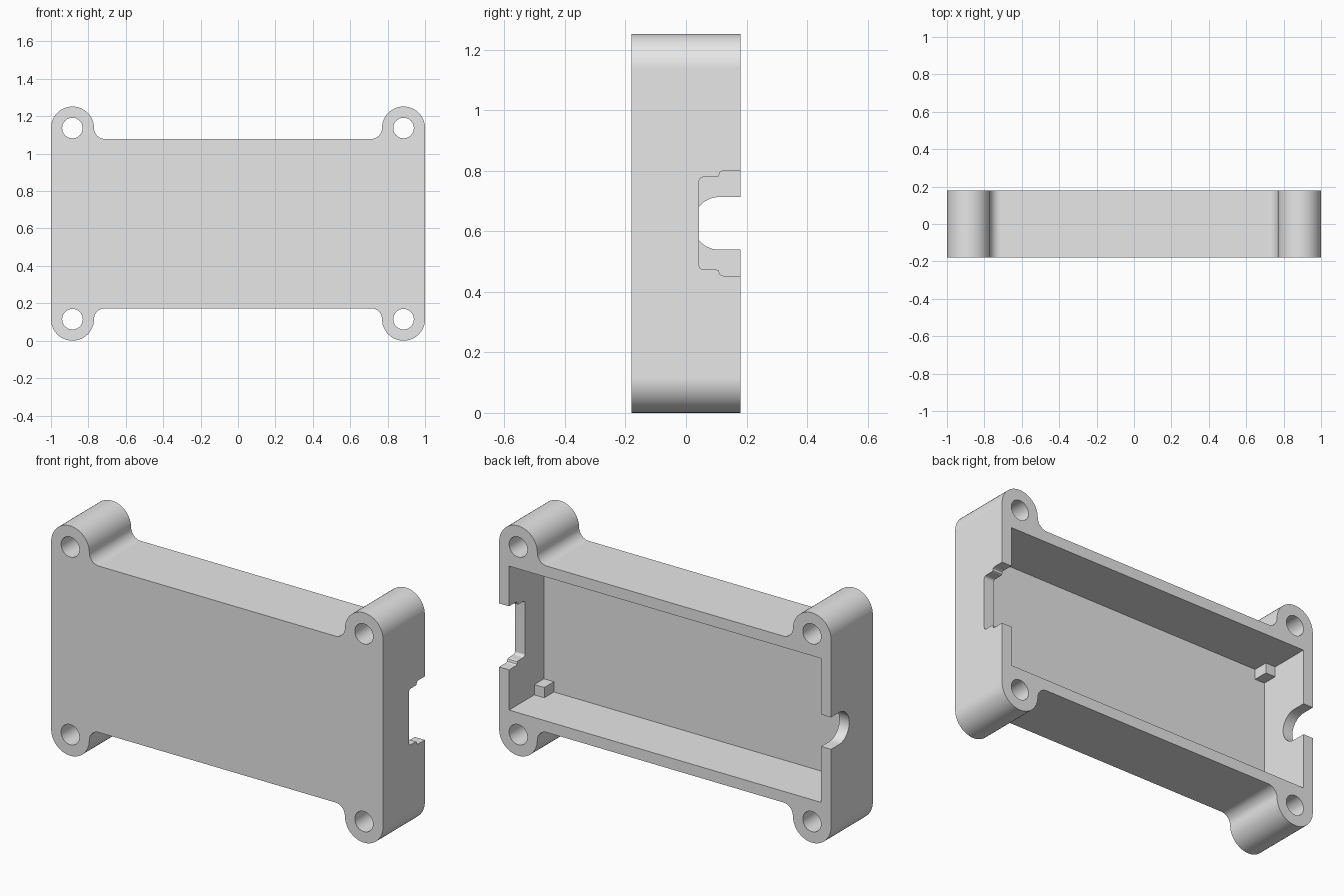
import bpy
import bmesh
from math import cos, sin, radians

old = bpy.data.objects.get("Cube")
if old:
    bpy.data.objects.remove(old, do_unlink=True)

MID = 0.626                        # height of the centre line
BACK, FRONT = 0.18, -0.18
EAR_X, EAR_Z, EAR_R = 0.885, 0.511, 0.115
FILLET = 0.058
IN_X, IN_Z = 0.94, 0.392           # half size of the cavity
FLOOR = -0.12

grey = bpy.data.materials.new("plain grey")
grey.use_nodes = True
grey.diffuse_color = (0.8, 0.8, 0.8, 1)
grey.node_tree.nodes["Principled BSDF"].inputs["Base Color"].default_value = (0.8, 0.8, 0.8, 1)


def arc(cx, cz, r, start, end, n=24):
    steps = [radians(start + (end - start) * i / n) for i in range(n + 1)]
    return [(cx + r * cos(a), cz + r * sin(a)) for a in steps]


def prism(name, outline, axis, lo, hi):
    """Extrude an outline along x or y; its second coordinate is height from MID."""
    bm = bmesh.new()
    rings = []
    for d in (lo, hi):
        rings.append([bm.verts.new((d, u, v + MID) if axis == "x" else (u, d, v + MID))
                      for u, v in outline])
    bm.faces.new(rings[0])
    bm.faces.new(rings[1])
    n = len(outline)
    for i in range(n):
        j = (i + 1) % n
        bm.faces.new((rings[0][i], rings[0][j], rings[1][j], rings[1][i]))
    bmesh.ops.recalc_face_normals(bm, faces=bm.faces)
    mesh = bpy.data.meshes.new(name)
    bm.to_mesh(mesh)
    bm.free()
    mesh.materials.append(grey)
    obj = bpy.data.objects.new(name, mesh)
    bpy.context.collection.objects.link(obj)
    return obj


def rect(x0, x1, z0, z1):
    return [(x0, z0), (x1, z0), (x1, z1), (x0, z1)]


def activate(obj):
    bpy.ops.object.select_all(action="DESELECT")
    obj.select_set(True)
    bpy.context.view_layer.objects.active = obj


def cut(obj, cutter):
    cutter.hide_render = True
    mod = obj.modifiers.new("cut", "BOOLEAN")
    mod.operation = "DIFFERENCE"
    mod.solver = "EXACT"
    mod.object = cutter
    activate(obj)
    bpy.ops.object.modifier_apply(modifier=mod.name)
    bpy.data.objects.remove(cutter, do_unlink=True)


# Case outline: one ear with its fillet, mirrored to all four corners
quarter = arc(EAR_X, EAR_Z, EAR_R, 0, 180)
quarter += arc(EAR_X - EAR_R - FILLET, EAR_Z, FILLET, 0, -90, 12)[1:]
top = quarter + [(-x, z) for x, z in reversed(quarter)]
outline = top + [(x, -z) for x, z in reversed(top)]
case = prism("case", outline, "y", FRONT, BACK)

# Open cavity at the back
cut(case, prism("cavity_cutter", rect(-IN_X, IN_X, -IN_Z, IN_Z), "y", FLOOR, BACK + 0.1))

# Screw holes through the ears
for sx in (-1, 1):
    for sz in (-1, 1):
        ring = arc(sx * EAR_X, sz * EAR_Z, 0.055, 0, 360, 40)[:-1]
        cut(case, prism("hole_cutter", ring, "y", FRONT - 0.1, BACK + 0.1))

# Round-bottomed cable notch in the -x wall
notch = [(0.3, 0.087)] + arc(0.11, 0, 0.087, 90, 270) + [(0.3, -0.087)]
cut(case, prism("round_notch_cutter", notch, "x", -1.1, -0.91))

# Stepped socket notch in the +x wall
half = arc(0.058, 0.138, 0.015, 180, 90, 6)
half += arc(0.1, 0.165, 0.012, -90, -45, 4)
half += arc(0.123, 0.157, 0.016, 135, 90, 4)
half += [(0.3, 0.173)]
socket = half + [(y, -z) for y, z in reversed(half)]
cut(case, prism("socket_notch_cutter", socket, "x", 0.91, 1.1))

# Smooth round walls, flat broad faces
activate(case)
bpy.ops.object.shade_smooth_by_angle(angle=radians(30))
weighted = case.modifiers.new("weighted normals", "WEIGHTED_NORMAL")
weighted.keep_sharp = True

# Small support posts in the cavity corners
for sx, side in ((-1, "right"), (1, "left")):
    for sz, level in ((-1, "lower"), (1, "upper")):
        block = rect(sx * 0.88, sx * (IN_X + 0.005), sz * 0.336, sz * (IN_Z + 0.005))
        prism(f"{level}_{side}_post", block, "y", FLOOR - 0.005, -0.037)
